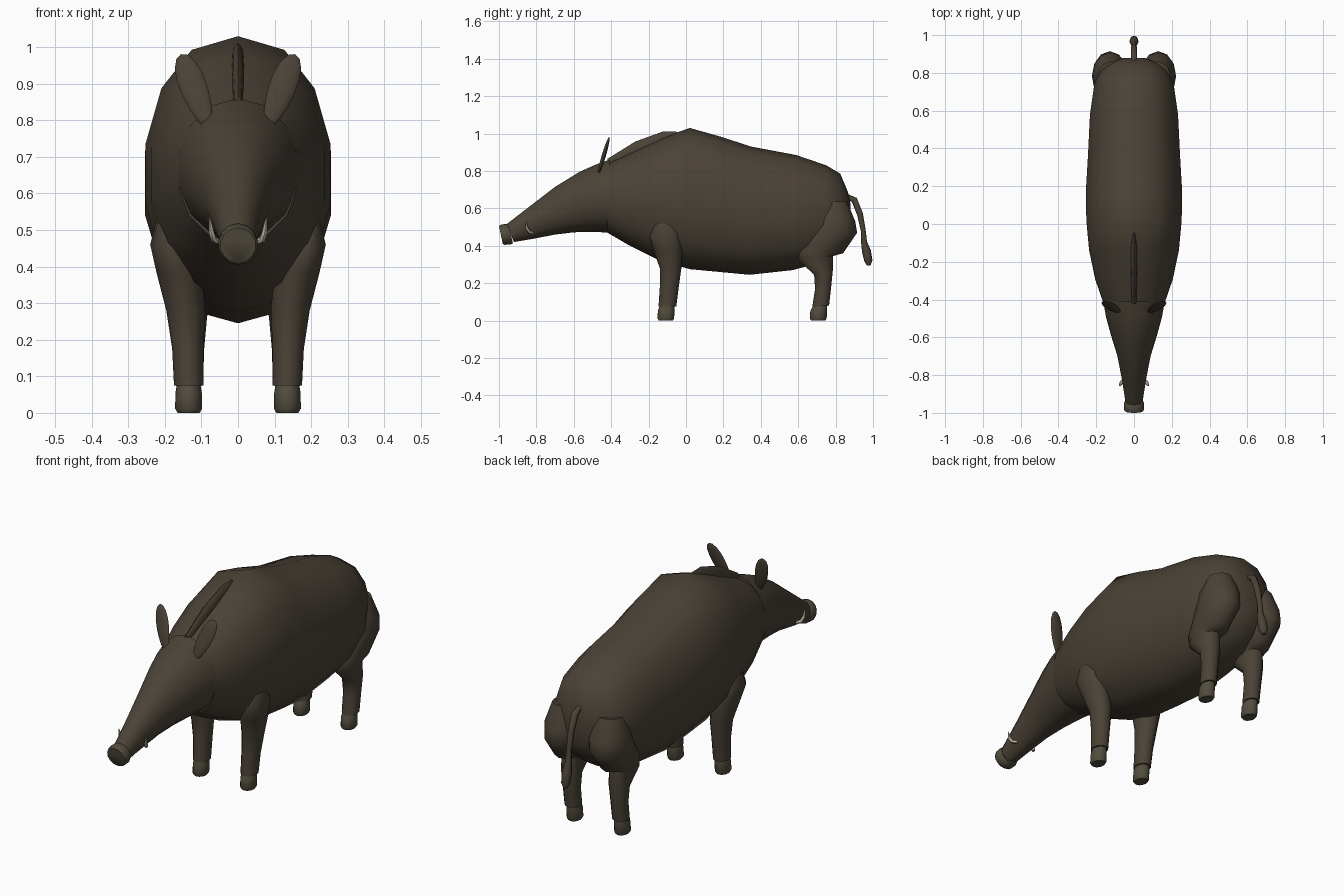
import bpy
import bmesh
from math import sin, cos, pi, copysign, radians
from mathutils import Vector

cube = bpy.data.objects.get("Cube")
if cube:
    bpy.data.objects.remove(cube)


def material(name, rgb):
    m = bpy.data.materials.new(name)
    m.use_nodes = True
    m.diffuse_color = (*rgb, 1)
    m.node_tree.nodes["Principled BSDF"].inputs["Base Color"].default_value = (*rgb, 1)
    return m


HIDE = material("dark brown hide", (0.07, 0.055, 0.038))
HOOF = material("olive brown hoof", (0.085, 0.073, 0.048))
IVORY = material("ivory", (0.62, 0.58, 0.46))


def finish(name, bm, mat, angle=50):
    bmesh.ops.recalc_face_normals(bm, faces=bm.faces)
    mesh = bpy.data.meshes.new(name)
    bm.to_mesh(mesh)
    bm.free()
    mesh.materials.append(mat)
    ob = bpy.data.objects.new(name, mesh)
    bpy.context.collection.objects.link(ob)
    bpy.ops.object.select_all(action="DESELECT")
    ob.select_set(True)
    bpy.context.view_layer.objects.active = ob
    bpy.ops.object.shade_smooth_by_angle(angle=radians(angle))
    return ob


def loft(name, rings, mat, sides=14, side=1, power=1.0):
    """Skin rings; each is (y, z) of one edge, (y, z) of the other, half width, x."""
    bm = bmesh.new()
    loops = []
    for ya, za, yb, zb, w, x in rings:
        a, b = Vector((side * x, ya, za)), Vector((side * x, yb, zb))
        loop = []
        for i in range(sides):
            t = 2 * pi * i / sides
            s = copysign(abs(sin(t)) ** power, sin(t))
            loop.append(bm.verts.new((a + b) / 2 + (a - b) / 2 * cos(t) + Vector((w * s, 0, 0))))
        loops.append(loop)
    for p, q in zip(loops, loops[1:]):
        for i in range(sides):
            j = (i + 1) % sides
            bm.faces.new((p[i], p[j], q[j], q[i]))
    bm.faces.new(loops[0])
    bm.faces.new(loops[-1])
    return finish(name, bm, mat)


def tube(name, path, mat, sides=8):
    """Round tube through (point, radius) pairs."""
    bm = bmesh.new()
    pts = [Vector(p) for p, r in path]
    loops = []
    for i, (p, r) in enumerate(path):
        d = (pts[min(i + 1, len(pts) - 1)] - pts[max(i - 1, 0)]).normalized()
        u = d.cross(Vector((1, 0, 0))).normalized()
        v = d.cross(u)
        loops.append([bm.verts.new(pts[i] + r * (u * cos(2 * pi * k / sides) + v * sin(2 * pi * k / sides)))
                      for k in range(sides)])
    for p, q in zip(loops, loops[1:]):
        for k in range(sides):
            n = (k + 1) % sides
            bm.faces.new((p[k], p[n], q[n], q[k]))
    bm.faces.new(loops[0])
    bm.faces.new(loops[-1])
    return finish(name, bm, mat)


# Barrel-shaped body with a sloping rump
loft("body", [
    (-.42, .84, -.42, .47, .165, 0), (-.28, .905, -.30, .40, .21, 0),
    (-.12, .98, -.15, .325, .243, 0), (.02, 1.03, .02, .275, .258, 0),
    (.18, .985, .18, .26, .26, 0), (.35, .93, .34, .245, .25, 0),
    (.59, .885, .57, .27, .238, 0), (.75, .83, .72, .31, .215, 0),
    (.825, .785, .80, .36, .18, 0), (.865, .69, .85, .42, .12, 0),
    (.88, .62, .875, .48, .06, 0)], HIDE, power=.85)

# Long tapering head and snout disc
loft("head", [
    (-.41, .86, -.41, .47, .167, 0), (-.48, .835, -.5, .475, .152, 0),
    (-.57, .795, -.6, .472, .125, 0), (-.70, .715, -.7, .46, .09, 0),
    (-.83, .615, -.82, .437, .065, 0), (-.96, .515, -.92, .42, .046, 0)], HIDE)
loft("snout_disc", [
    (-.95, .515, -.925, .413, .048, 0), (-.965, .518, -.94, .407, .055, 0),
    (-.99, .512, -.97, .405, .055, 0), (-1.0, .506, -.98, .411, .049, 0)], HOOF)

# Bristle crest along the neck
loft("mane", [
    (-.42, .865, -.42, .82, .012, 0), (-.27, .958, -.27, .87, .017, 0),
    (-.12, 1.012, -.1, .93, .016, 0), (-.05, 1.01, -.04, .96, .008, 0)], HIDE, sides=8)

# Tail with a tuft
tube("tail", [
    ((0, .85, .67), .012), ((0, .90, .645), .017), ((0, .93, .57), .016),
    ((0, .948, .48), .013), ((0, .952, .42), .016), ((0, .965, .37), .024),
    ((0, .975, .32), .022), ((0, .978, .295), .01)], HIDE)

for side, label in ((1, "left"), (-1, "right")):
    # Front leg and hoof
    loft("front_leg_" + label, [
        (-.17, .52, -.06, .52, .03, .195), (-.195, .45, -.03, .47, .055, .185),
        (-.175, .38, -.02, .38, .062, .16), (-.14, .28, -.025, .28, .053, .143),
        (-.14, .18, -.04, .17, .043, .137), (-.147, .075, -.052, .075, .04, .135)],
        HIDE, sides=12, side=side)
    loft("front_hoof_" + label, [
        (-.138, .085, -.062, .085, .031, .135), (-.15, .055, -.06, .055, .036, .135),
        (-.153, .012, -.064, .012, .037, .135), (-.145, 0, -.07, 0, .03, .135)],
        HOOF, sides=12, side=side)
    # Haunch, bent hind leg and hoof
    loft("haunch_leg_" + label, [
        (.72, .63, .86, .64, .07, .12), (.69, .56, .905, .53, .095, .125),
        (.65, .47, .915, .47, .095, .128), (.595, .385, .84, .36, .075, .132),
        (.60, .325, .785, .345, .06, .135), (.685, .245, .785, .27, .05, .135),
        (.69, .17, .775, .17, .042, .135), (.675, .072, .765, .08, .04, .135)],
        HIDE, sides=12, side=side)
    loft("hind_hoof_" + label, [
        (.685, .085, .755, .085, .031, .135), (.665, .055, .755, .055, .036, .135),
        (.662, .012, .752, .012, .037, .135), (.67, 0, .745, 0, .03, .135)],
        HOOF, sides=12, side=side)
    # Curved tusk
    tube("tusk_" + label, [
        ((side * .05, -.82, .468), .008), ((side * .066, -.838, .474), .009),
        ((side * .073, -.851, .495), .008), ((side * .077, -.857, .532), .002)], IVORY, sides=6)
    # Upright leaf-shaped ear
    bm = bmesh.new()
    bmesh.ops.create_uvsphere(bm, u_segments=12, v_segments=8, radius=1)
    up = Vector((side * .075, .06, .2)).normalized()
    across = Vector((0, 1, 0)).cross(up).normalized()
    thick = up.cross(across)
    for v in bm.verts:
        x, y, z = v.co
        v.co = (Vector((side * .118, -.44, .88)) + up * z * .112
                + across * x * .037 * (1 + .2 * z) + thick * y * .011)
    finish("ear_" + label, bm, HIDE)
